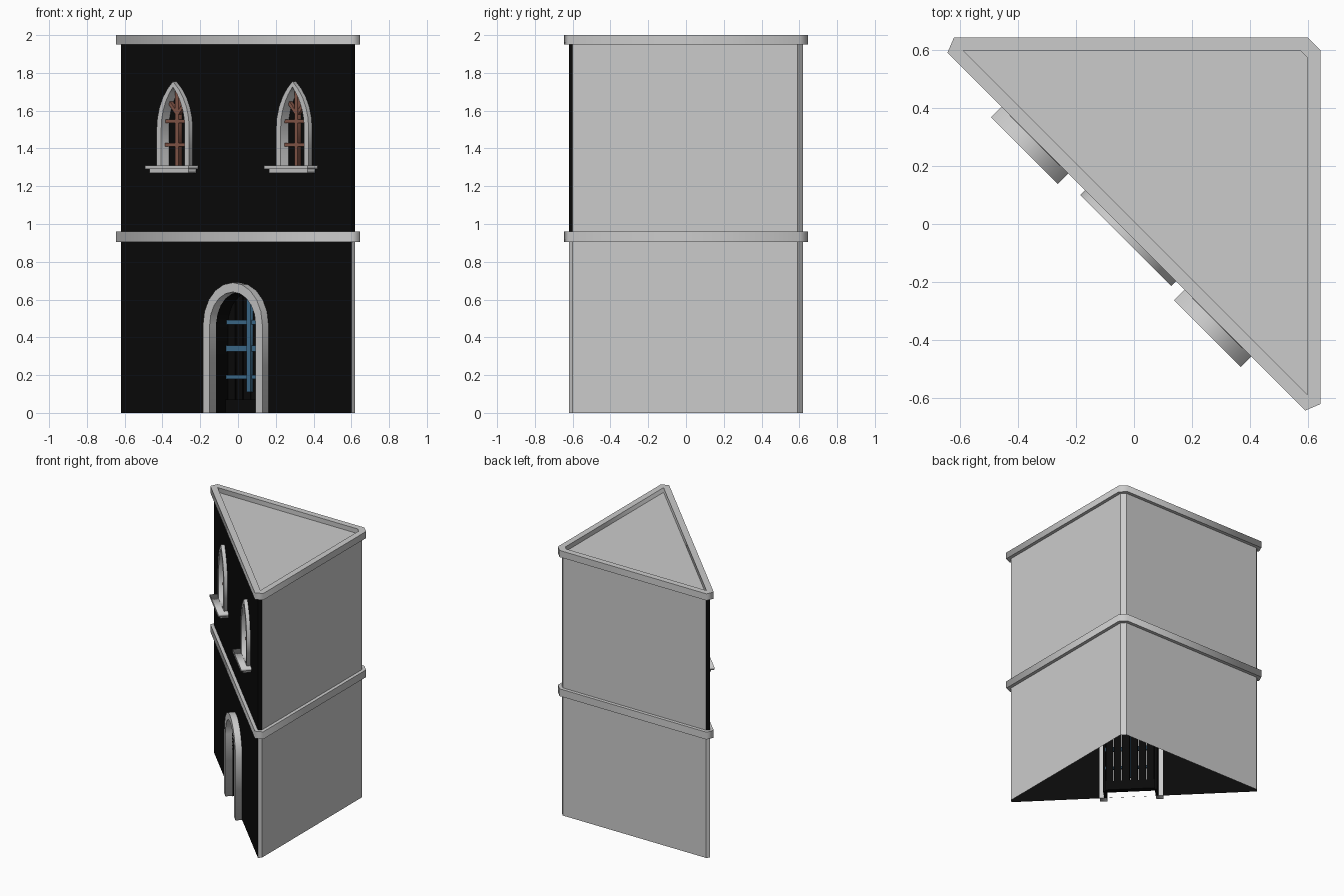
import bpy, bmesh, math
from mathutils import Matrix, Vector

if "Cube" in bpy.data.objects:
    bpy.data.objects.remove(bpy.data.objects["Cube"])

R2 = math.sqrt(2)
# Facade frame: local x runs along the diagonal wall, y is up, z points outward
FACADE = Matrix(((1/R2, 0, -1/R2, 0), (-1/R2, 0, -1/R2, 0), (0, 1, 0, 0), (0, 0, 0, 1)))
FLAT = Matrix.Identity(4)


def material(name, rgb):
    m = bpy.data.materials.new(name)
    m.diffuse_color = (*rgb, 1)
    m.use_nodes = True
    m.node_tree.nodes["Principled BSDF"].inputs["Base Color"].default_value = m.diffuse_color
    return m


BLACK = material("dark_stucco", (0.003, 0.003, 0.003))
BLUE = material("blue_wood", (0.05, 0.16, 0.28))
BROWN = material("brown_wood", (0.25, 0.1, 0.07))


def plate(name, loops, lo, hi, mat=None, frame=FACADE):
    """Filled outline (first loop) with holes (other loops), from depth lo to hi."""
    cu = bpy.data.curves.new(name, 'CURVE')
    cu.dimensions = '2D'
    cu.fill_mode = 'BOTH'
    cu.extrude = (hi - lo) / 2
    for loop in loops:
        sp = cu.splines.new('POLY')
        sp.points.add(len(loop) - 1)
        for p, (x, y) in zip(sp.points, loop):
            p.co = (x, y, 0, 1)
        sp.use_cyclic_u = True
    tmp = bpy.data.objects.new(name + "_tmp", cu)
    bpy.context.collection.objects.link(tmp)
    bpy.context.view_layer.update()
    me = bpy.data.meshes.new_from_object(tmp.evaluated_get(bpy.context.evaluated_depsgraph_get()))
    bpy.data.objects.remove(tmp)
    me.transform(frame @ Matrix.Translation((0, 0, (lo + hi) / 2)))
    bm = bmesh.new()
    bm.from_mesh(me)
    bmesh.ops.remove_doubles(bm, verts=bm.verts, dist=1e-5)
    if hi > lo:
        bmesh.ops.recalc_face_normals(bm, faces=bm.faces)
    bm.to_mesh(me)
    bm.free()
    me.materials.clear()
    if mat:
        me.materials.append(mat)
    ob = bpy.data.objects.new(name, me)
    bpy.context.collection.objects.link(ob)
    return ob


def sheet(name, path, z0, z1, mat=None):
    """Vertical wall strip along an open path."""
    n = len(path)
    me = bpy.data.meshes.new(name)
    me.from_pydata([(x, y, z) for z in (z0, z1) for x, y in path], [],
                   [(i, i + 1, n + i + 1, n + i) for i in range(n - 1)])
    if mat:
        me.materials.append(mat)
    bpy.context.collection.objects.link(bpy.data.objects.new(name, me))


def rect(x0, x1, y0, y1):
    return [(x0, y0), (x1, y0), (x1, y1), (x0, y1)]


def round_arch(c, r, base, spring, n=10):
    return [(c - r, base), (c + r, base)] + [
        (c + r * math.cos(math.pi * i / n), spring + r * math.sin(math.pi * i / n))
        for i in range(n + 1)]


def lancet(c, h, base, spring, rise, n=5):
    rad = (h * h + rise * rise) / (2 * h)
    end = math.asin(rise / rad)
    right = [(h - rad + rad * math.cos(end * i / n), spring + rad * math.sin(end * i / n))
             for i in range(n + 1)]
    right = [(h, base)] + right
    return [(c + x, z) for x, z in right] + [(c - x, z) for x, z in right[-2::-1]]


def bar(a, b, w):
    a, b = Vector(a), Vector(b)
    d = (b - a).normalized() * w / 2
    s = Vector((-d.y, d.x))
    return [tuple(a - s), tuple(b - s), tuple(b + s), tuple(a + s)]


# Footprints (wall, moulding outer edge, parapet inner edge)
body = [(-0.62, 0.60), (0.60, -0.62), (0.62, -0.60), (0.62, 0.59), (0.59, 0.62), (-0.60, 0.62)]
outer = [(-0.645, 0.592), (0.592, -0.645), (0.645, -0.622), (0.645, 0.60), (0.60, 0.645), (-0.622, 0.645)]
inner = [(-0.59, 0.60), (0.60, -0.59), (0.60, 0.575), (0.575, 0.60)]

# Plain walls, with corner strips of the facade
sheet("side_walls", body[2:], 0, 1.96)
for name, z0, z1, mat in (("lower_corner", 0, 0.93, None), ("upper_corner", 0.93, 1.96, BLACK)):
    sheet(name + "_right", body[1:3], z0, z1, mat)
    sheet(name + "_left", [body[5], body[0]], z0, z1, mat)

# Mouldings and roof
plate("string_course", [outer, body], 0.905, 0.96, None, FLAT)
plate("cornice", [outer, inner], 1.95, 2.0, None, FLAT)
plate("roof", [inner], 1.965, 1.965, None, FLAT)

# Front wall with openings
W = 0.0141
DC, DR, SPRING = 0.02, 0.172, 0.468
WIN = (-0.447, 0.447)
win_inner = [lancet(c, 0.088, 1.31, 1.505, 0.22) for c in WIN]
door_hole = round_arch(DC, DR, 0.001, SPRING)
plate("front_wall", [rect(-0.8627, 0.8627, 0, 1.96), door_hole] + win_inner, W, W, BLACK)

# Door surround, reveal, planks and step
full_out = round_arch(DC, 0.222, 0, SPRING)
full_in = round_arch(DC, DR, 0, SPRING)
plate("door_surround", [full_out[1:] + full_out[:1] + full_in[:1] + full_in[:0:-1]], W - 0.003, 0.06)
wide = round_arch(DC, 0.19, 0, SPRING)
plate("door_reveal", [wide[1:] + wide[:1] + full_in[:1] + full_in[:0:-1]], -0.08, W - 0.001, BLACK)
pitch = 2 * DR / 6
for i in range(6):
    x0 = -DR + i * pitch + 0.003
    x1 = x0 + pitch - 0.006
    top = [(DC + x, SPRING + math.sqrt(max(DR * DR - x * x, 0))) for x in (x1, (x0 + x1) / 2, x0)]
    plate(f"door_plank_{i + 1}", [[(DC + x0, 0.07), (DC + x1, 0.07)] + top], -0.1, -0.075, BLACK)
plate("door_step", [rect(DC - DR, DC + DR, 0, 0.07)], -0.1, -0.06, BLACK)

# Blue door battens
for z, h in ((0.19, 0.022), (0.34, 0.032), (0.48, 0.022)):
    plate("door_batten", [rect(DC - DR, DC + DR, z - h / 2, z + h / 2)], -0.076, -0.064, BLUE)
plate("door_post", [rect(DC - 0.016, DC + 0.016, 0.11, SPRING + 0.165)], -0.076, -0.058, BLUE)

# Windows
for c, hole in zip(WIN, win_inner):
    plate("window_surround", [lancet(c, 0.122, 1.31, 1.505, 0.25)[:],
                              lancet(c, 0.088, 1.311, 1.505, 0.22)], -0.02, 0.04)
    plate("window_pane", [hole], -0.018, -0.018, BLACK)
    plate("window_sill", [rect(c - 0.163, c + 0.163, 1.29, 1.31)], W, 0.088)
    plate("window_sill_base", [rect(c - 0.145, c + 0.145, 1.27, 1.29)], W, 0.07)
    plate("window_mullion", [rect(c - 0.012, c + 0.012, 1.31, 1.715)], -0.014, 0.012, BROWN)
    for z in (1.42, 1.545):
        plate("window_crossbar", [rect(c - 0.09, c + 0.09, z - 0.009, z + 0.009)], -0.012, 0.012, BROWN)
    for s in (-1, 1):
        plate("window_branch", [bar((c, 1.58), (c + s * 0.075, 1.66), 0.018)], -0.012, 0.01, BROWN)
